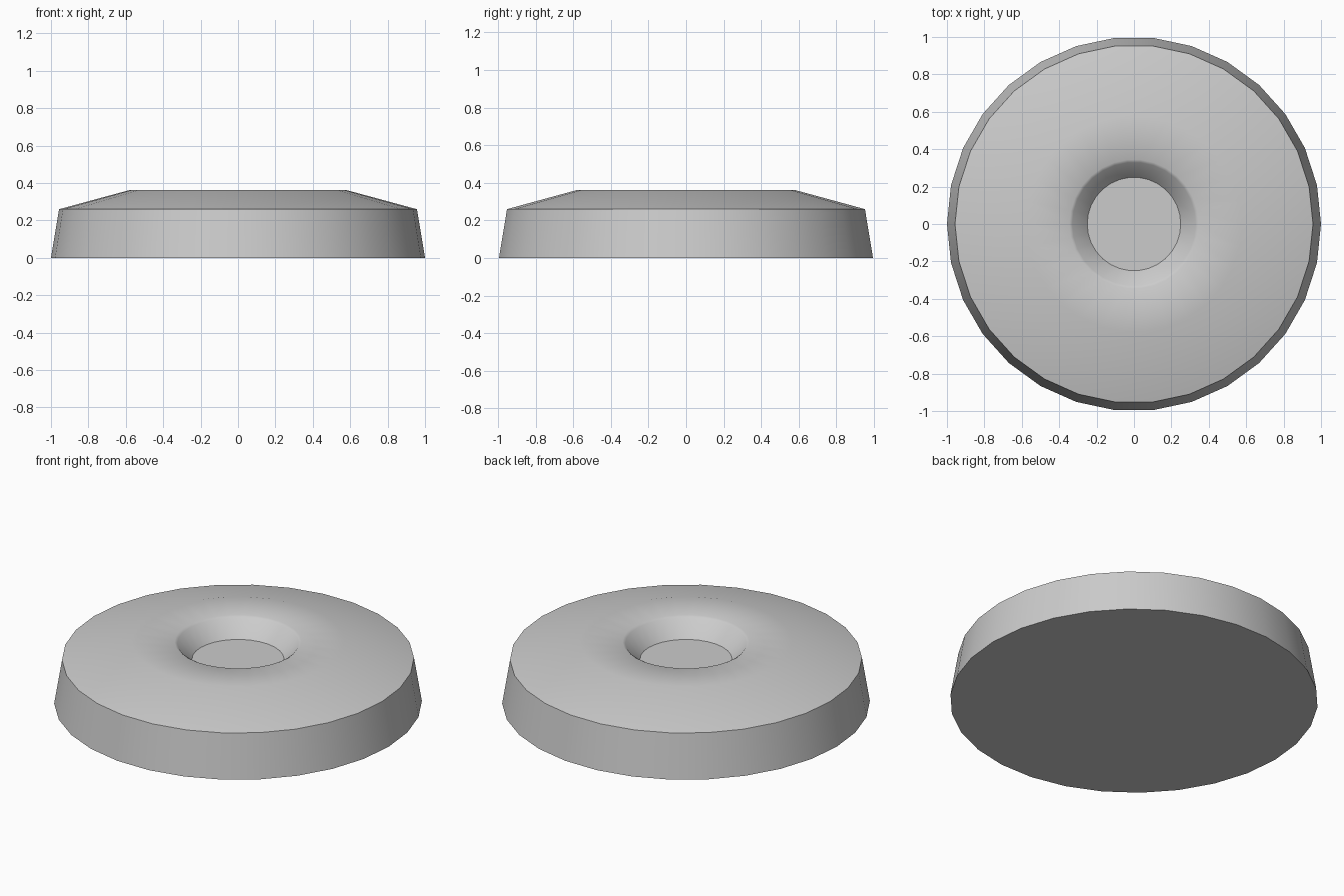
import bpy, bmesh
from math import cos, sin, tau

if "Cube" in bpy.data.objects:
    bpy.data.objects.remove(bpy.data.objects["Cube"])

SIDES = 30
# (radius, height) from the base edge up, over the top and down into the recess
PROFILE = [(1.0, 0.0), (0.957, 0.26), (0.578, 0.363),
           (0.345, 0.363), (0.33, 0.354), (0.25, 0.26)]
SHARP_RINGS = (0, 1, 5)  # base edge, shoulder, recess floor

bm = bmesh.new()
rings = [[bm.verts.new((r * cos(tau * i / SIDES), r * sin(tau * i / SIDES), z))
          for i in range(SIDES)] for r, z in PROFILE]

# Tapered wall, sloped shoulder, flat top and conical recess
for low, high in zip(rings, rings[1:]):
    for i in range(SIDES):
        j = (i + 1) % SIDES
        bm.faces.new((low[i], low[j], high[j], high[i]))

# Base and recess floor
bm.faces.new(rings[0][::-1])
bm.faces.new(rings[-1])

# Smooth shading with crisp main edges
for face in bm.faces:
    face.smooth = True
for k in SHARP_RINGS:
    for i in range(SIDES):
        bm.edges.get((rings[k][i], rings[k][(i + 1) % SIDES])).smooth = False

mesh = bpy.data.meshes.new("recessed_disc")
bm.to_mesh(mesh)
bm.free()
disc = bpy.data.objects.new("recessed_disc", mesh)
bpy.context.collection.objects.link(disc)
